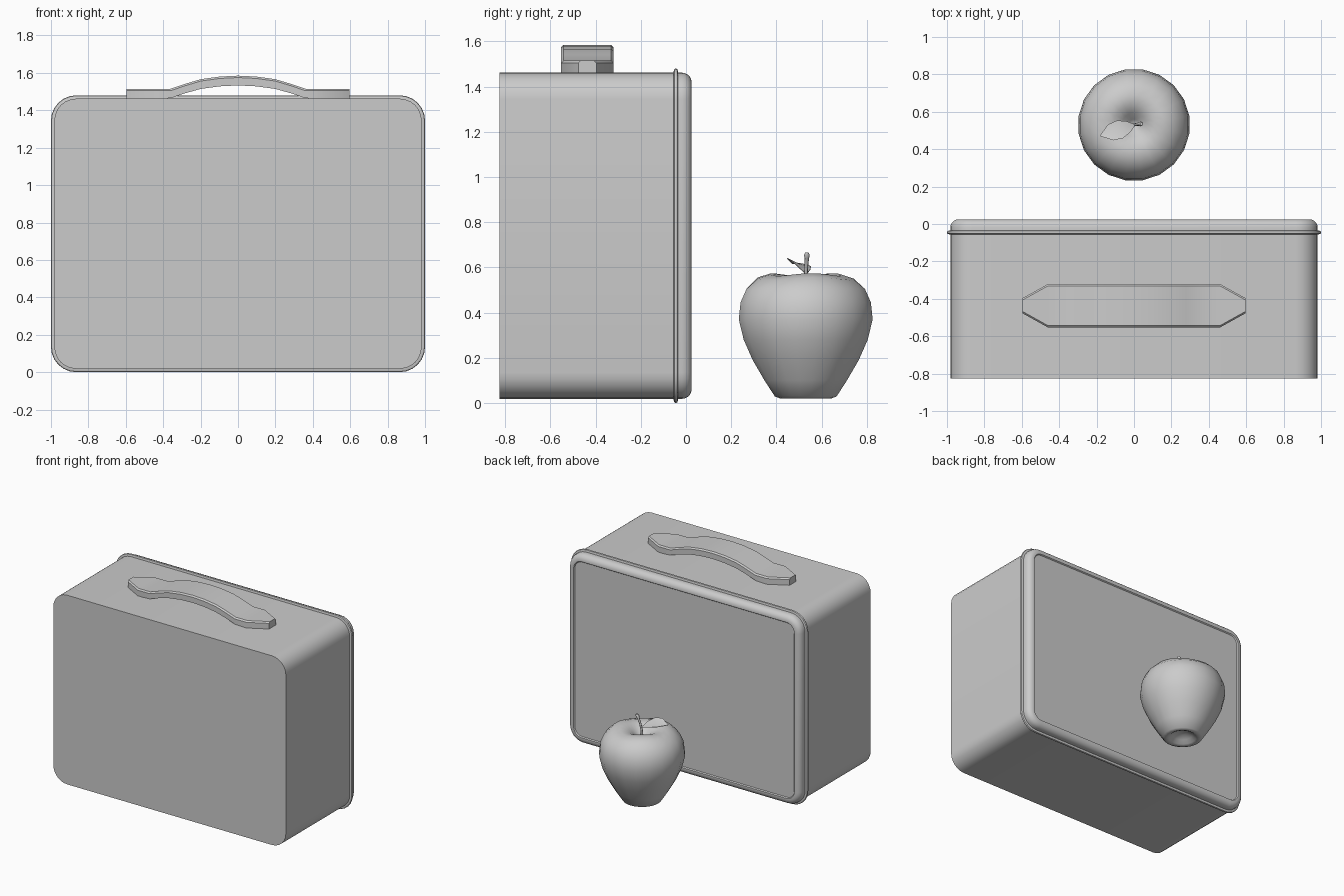
import bpy, bmesh, math
from mathutils import Vector

if "Cube" in bpy.data.objects:
    bpy.data.objects.remove(bpy.data.objects["Cube"])


def finish(name, bm, angle=35):
    bmesh.ops.recalc_face_normals(bm, faces=bm.faces)
    me = bpy.data.meshes.new(name)
    bm.to_mesh(me)
    bm.free()
    ob = bpy.data.objects.new(name, me)
    bpy.context.collection.objects.link(ob)
    bpy.ops.object.select_all(action='DESELECT')
    ob.select_set(True)
    bpy.context.view_layer.objects.active = ob
    bpy.ops.object.shade_smooth_by_angle(angle=math.radians(angle))
    return ob


def loft(bm, rings, cap=True):
    loops = [[bm.verts.new(p) for p in r] for r in rings]
    n = len(loops[0])
    for a, b in zip(loops, loops[1:]):
        for i in range(n):
            bm.faces.new((a[i], a[(i + 1) % n], b[(i + 1) % n], b[i]))
    if cap:
        bm.faces.new(loops[0])
        bm.faces.new(loops[-1])


def rounded_rect(y, inset, seg=6):
    # outline of the case, shrunk inward from the rim
    hx, hz, r = 1.0 - inset, 0.74 - inset, max(0.135 - inset, 0.03)
    pts = []
    for k, (sx, sz) in enumerate([(1, 1), (-1, 1), (-1, -1), (1, -1)]):
        for i in range(seg + 1):
            a = math.pi / 2 * (k + i / seg)
            pts.append((sx * (hx - r) + r * math.cos(a), y,
                        0.74 + sz * (hz - r) + r * math.sin(a)))
    return pts


def case_part(name, steps):
    bm = bmesh.new()
    loft(bm, [rounded_rect(y, d) for y, d in steps])
    return finish(name, bm)


# Case body, seam rim and lid with a rounded edge
case_part("case_body", [(-0.825, 0.018), (-0.04, 0.018)])
case_part("case_rim", [(-0.055, 0.012), (-0.052, 0.003), (-0.047, 0), (-0.043, 0),
                       (-0.038, 0.003), (-0.035, 0.012)])
lid = [(-0.04, 0.018)]
for i in range(6):
    a = math.pi / 2 * i / 5
    lid.append((-0.018 + 0.043 * math.sin(a), 0.018 + 0.043 * (1 - math.cos(a))))
lid += [(0.025, 0.068), (0.017, 0.074)]
case_part("case_lid", lid)

# Carry handle: flat tapered end pads joined by an arched grip
half = [(0, 1.585, 1.533, 0.116), (0.1, 1.58, 1.528, 0.116), (0.2, 1.566, 1.514, 0.116),
        (0.28, 1.542, 1.492, 0.116), (0.36, 1.515, 1.465, 0.116),
        (0.46, 1.515, 1.46, 0.116), (0.597, 1.515, 1.46, 0.04)]
stations = [(-x, t, b, w) for x, t, b, w in half[:0:-1]] + half
bm = bmesh.new()
c, yc = 0.01, -0.437
loft(bm, [[(x, yc - w, b), (x, yc + w, b), (x, yc + w, t - c),
           (x, yc + w - c, t), (x, yc - w + c, t), (x, yc - w, t - c)]
          for x, t, b, w in stations])
finish("handle", bm, 30)

# Apple: lathed profile with dimples at both ends
profile = [(0.03, 0.07), (0.07, 0.05), (0.095, 0.028), (0.115, 0.02), (0.138, 0.028),
           (0.185, 0.10), (0.238, 0.19), (0.278, 0.28), (0.3, 0.37), (0.292, 0.445),
           (0.265, 0.505), (0.215, 0.55), (0.16, 0.568), (0.11, 0.562),
           (0.065, 0.535), (0.03, 0.50), (0.01, 0.485)]
bm = bmesh.new()
n = 20
loft(bm, [[(r * math.cos(2 * math.pi * (i + 0.5) / n),
            0.53 + r * math.sin(2 * math.pi * (i + 0.5) / n),
            z + (0.006 * math.cos(6 * math.pi * i / n) if z > 0.54 else 0))
           for i in range(n)] for r, z in profile])
finish("apple", bm, 60)

# Stem: tapered and leaning slightly, with a knob on top
bm = bmesh.new()
path = [(0, 0.53, 0.48, 0.009), (0.003, 0.53, 0.55, 0.008), (0.014, 0.532, 0.60, 0.008),
        (0.03, 0.535, 0.64, 0.01), (0.036, 0.535, 0.655, 0.013), (0.04, 0.535, 0.665, 0.008)]
loft(bm, [[(x + r * math.cos(math.pi * i / 4), y + r * math.sin(math.pi * i / 4), z)
           for i in range(8)] for x, y, z, r in path])
finish("apple_stem", bm, 50)

# Leaf: pointed blade, folded along its midrib
bm = bmesh.new()
spine = [((0.004, 0.53, 0.57), 0.004), ((-0.03, 0.52, 0.592), 0.032),
         ((-0.075, 0.506, 0.61), 0.052), ((-0.125, 0.49, 0.618), 0.046),
         ((-0.18, 0.472, 0.615), 0.003)]
side = Vector((-0.3, 0.92, -0.3))
thick = Vector((0, 0, 0.003))
rings = []
for p, w in spine:
    p = Vector(p)
    up = Vector((0, 0, 0.15 * w))
    l, r = p - side * w + up, p + side * w + up
    rings.append([l, p, r, r + thick, p + thick, l + thick])
loft(bm, rings)
finish("apple_leaf", bm, 40)
